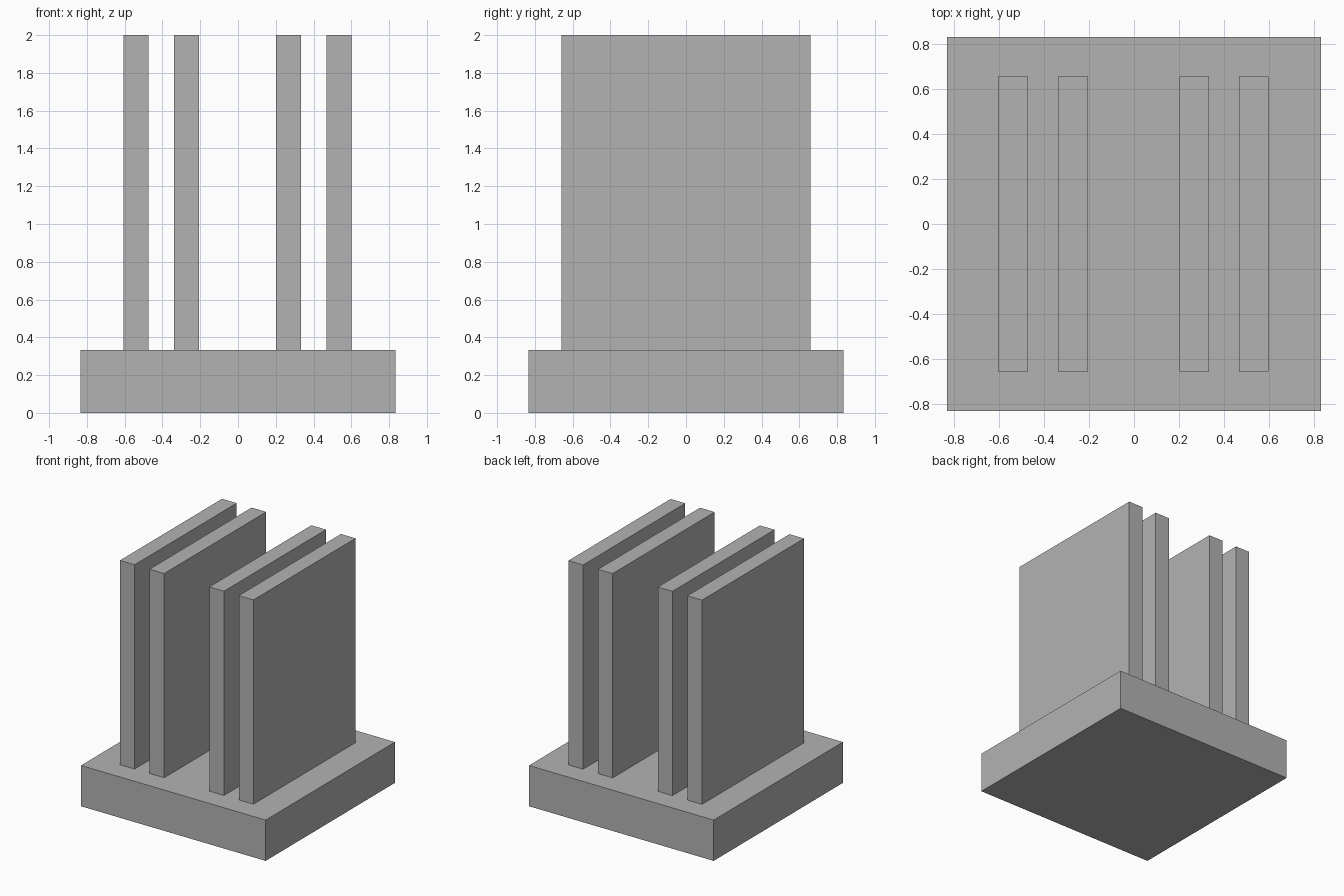
import bpy

# Remove the default cube
cube = bpy.data.objects.get("Cube")
if cube:
    bpy.data.objects.remove(cube, do_unlink=True)

# Single flat colour
grey = bpy.data.materials.new("plain_grey")
grey.use_nodes = True
colour = (0.45, 0.45, 0.45, 1)
grey.diffuse_color = colour
grey.node_tree.nodes["Principled BSDF"].inputs["Base Color"].default_value = colour


def box(name, centre, size):
    """Axis-aligned box with its dimensions applied to the mesh."""
    bpy.ops.mesh.primitive_cube_add(size=1, location=centre)
    obj = bpy.context.object
    obj.name = name
    obj.scale = size
    bpy.ops.object.transform_apply(location=False, rotation=False, scale=True)
    obj.data.materials.append(grey)
    return obj


BASE_WIDTH = 1.667
BASE_HEIGHT = 0.333
TOTAL_HEIGHT = 2.0
PLATE_THICKNESS = 0.132
PLATE_DEPTH = 1.316

# Square base slab
box("base", (0, 0, BASE_HEIGHT / 2), (BASE_WIDTH, BASE_WIDTH, BASE_HEIGHT))

# Two pairs of upright plates standing on the base
plate_height = TOTAL_HEIGHT - BASE_HEIGHT
plates = {
    "right_outer_plate": -0.539,
    "right_inner_plate": -0.272,
    "left_inner_plate": 0.268,
    "left_outer_plate": 0.534,
}
for name, x in plates.items():
    box(name, (x, 0, BASE_HEIGHT + plate_height / 2),
        (PLATE_THICKNESS, PLATE_DEPTH, plate_height))
